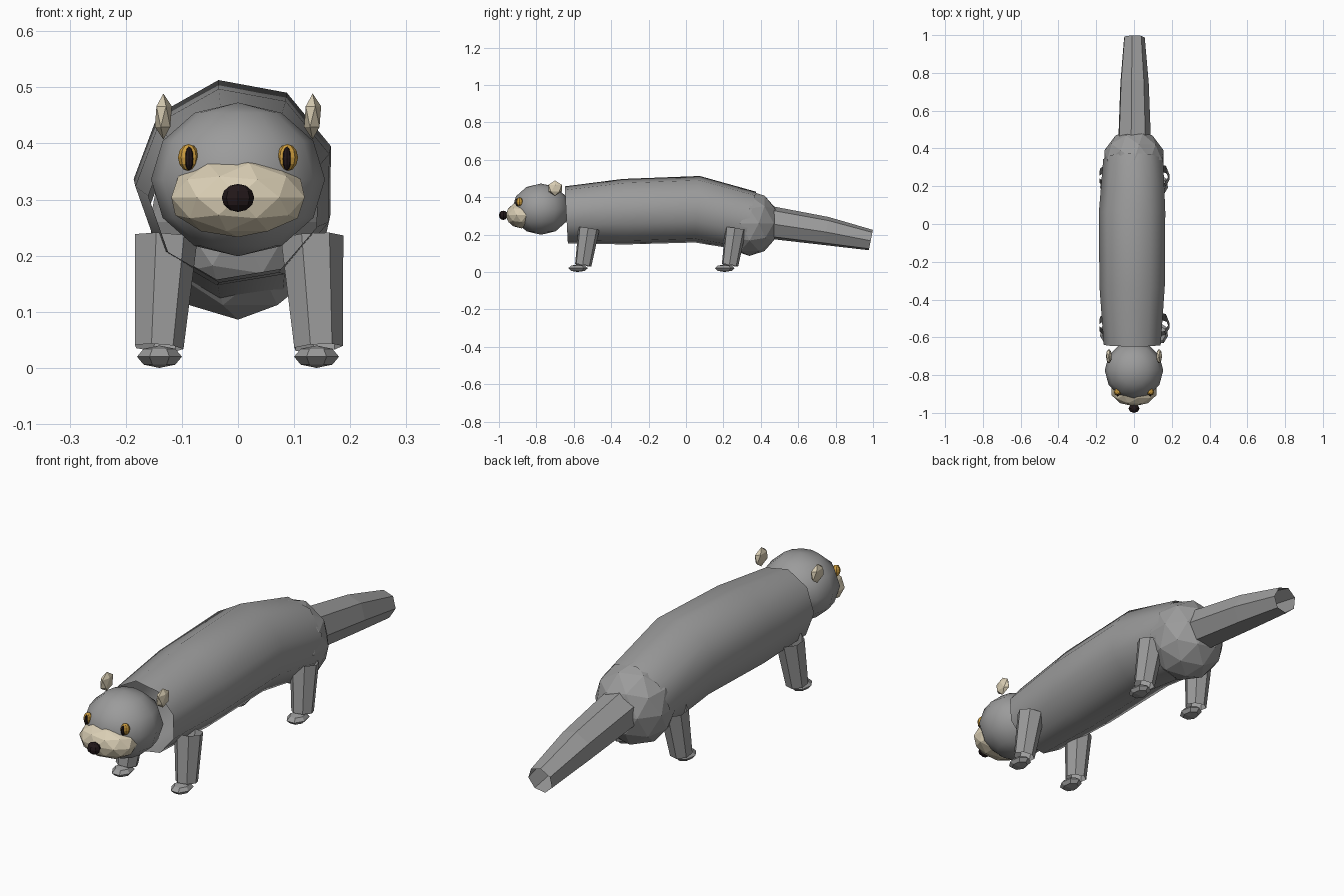
import bpy, bmesh, math
from mathutils import Vector

if "Cube" in bpy.data.objects:
    bpy.data.objects.remove(bpy.data.objects["Cube"])


def material(name, rgb):
    m = bpy.data.materials.new(name)
    m.diffuse_color = (*rgb, 1)
    m.use_nodes = True
    m.node_tree.nodes["Principled BSDF"].inputs["Base Color"].default_value = m.diffuse_color
    return m


GREY = material("grey fur", (0.33, 0.33, 0.33))
CREAM = material("cream fur", (0.70, 0.62, 0.46))
GOLD = material("gold eye", (0.62, 0.34, 0.05))
DARK = material("dark brown", (0.016, 0.009, 0.010))


def finish(name, bm, mat, smooth=False):
    bmesh.ops.recalc_face_normals(bm, faces=bm.faces[:])
    mesh = bpy.data.meshes.new(name)
    bm.to_mesh(mesh)
    bm.free()
    mesh.materials.append(mat)
    for p in mesh.polygons:
        p.use_smooth = smooth
    ob = bpy.data.objects.new(name, mesh)
    bpy.context.collection.objects.link(ob)
    return ob


def tube(name, path, sides, up, mat, smooth=False, start=99.5):
    """Open tube through (x, y, z, radius) stations, rings square to the path."""
    pts = [Vector(p[:3]) for p in path]
    bm = bmesh.new()
    rings = []
    for i, p in enumerate(pts):
        t = (pts[min(i + 1, len(pts) - 1)] - pts[max(i - 1, 0)]).normalized()
        right = t.cross(Vector(up)).normalized()
        top = right.cross(t)
        ring = []
        for k in range(sides):
            a = math.radians(start) + 2 * math.pi * k / sides
            ring.append(bm.verts.new(p + path[i][3] * (right * math.cos(a) + top * math.sin(a))))
        rings.append(ring)
    for a, b in zip(rings, rings[1:]):
        for k in range(sides):
            j = (k + 1) % sides
            bm.faces.new((a[k], a[j], b[j], b[k]))
    return finish(name, bm, mat, smooth)


def ball(name, centre, radii, mat, ico=0, seg=8, rings=6, smooth=False):
    """Low-poly ellipsoid, icosphere when ico is given."""
    bm = bmesh.new()
    if ico:
        bmesh.ops.create_icosphere(bm, subdivisions=ico, radius=1)
    else:
        bmesh.ops.create_uvsphere(bm, u_segments=seg, v_segments=rings, radius=1)
    bmesh.ops.scale(bm, vec=radii, verts=bm.verts[:])
    bmesh.ops.translate(bm, vec=centre, verts=bm.verts[:])
    return finish(name, bm, mat, smooth)


# Body, rump and tail
tube("body", [(-0.005, -0.64, 0.305, 0.155), (-0.005, -0.33, 0.322, 0.178),
              (-0.005, 0.06, 0.335, 0.181), (0, 0.34, 0.272, 0.163)],
     9, (0, 0, 1), GREY, smooth=True)
ball("rump", (0, 0.34, 0.26), (0.165, 0.16, 0.174), GREY, ico=2)
tube("tail", [(0, 0.44, 0.265, 0.090), (0, 0.75, 0.218, 0.078), (0, 0.988, 0.17, 0.057)],
     7, (0, 0, 1), GREY)

# Head, muzzle and nose
ball("head", (0, -0.775, 0.336), (0.155, 0.155, 0.137), GREY, seg=12, rings=6, smooth=True)
ball("muzzle", (0, -0.88, 0.304), (0.125, 0.085, 0.071), CREAM, ico=2)
ball("nose", (0, -0.977, 0.303), (0.029, 0.023, 0.025), DARK)

for side, s in (("left", -1), ("right", 1)):
    # Ears and eyes
    ball(side + "_ear", (s * 0.133, -0.70, 0.448), (0.017, 0.042, 0.041), CREAM, ico=1)
    ball(side + "_eye", (s * 0.088, -0.89, 0.375), (0.019, 0.019, 0.024), GOLD)
    ball(side + "_pupil", (s * 0.087, -0.903, 0.373), (0.008, 0.010, 0.021), DARK)
    # Legs and feet
    for end, y in (("front", -0.55), ("back", 0.235)):
        tube(f"{side}_{end}_leg", [(s * 0.130, y + 0.03, 0.232, 0.058),
                                   (s * 0.142, y, 0.036, 0.045)], 7, (0, 1, 0), GREY)
        ball(f"{side}_{end}_foot", (s * 0.14, y - 0.03, 0.02), (0.041, 0.055, 0.02),
             GREY, seg=7, rings=4)
